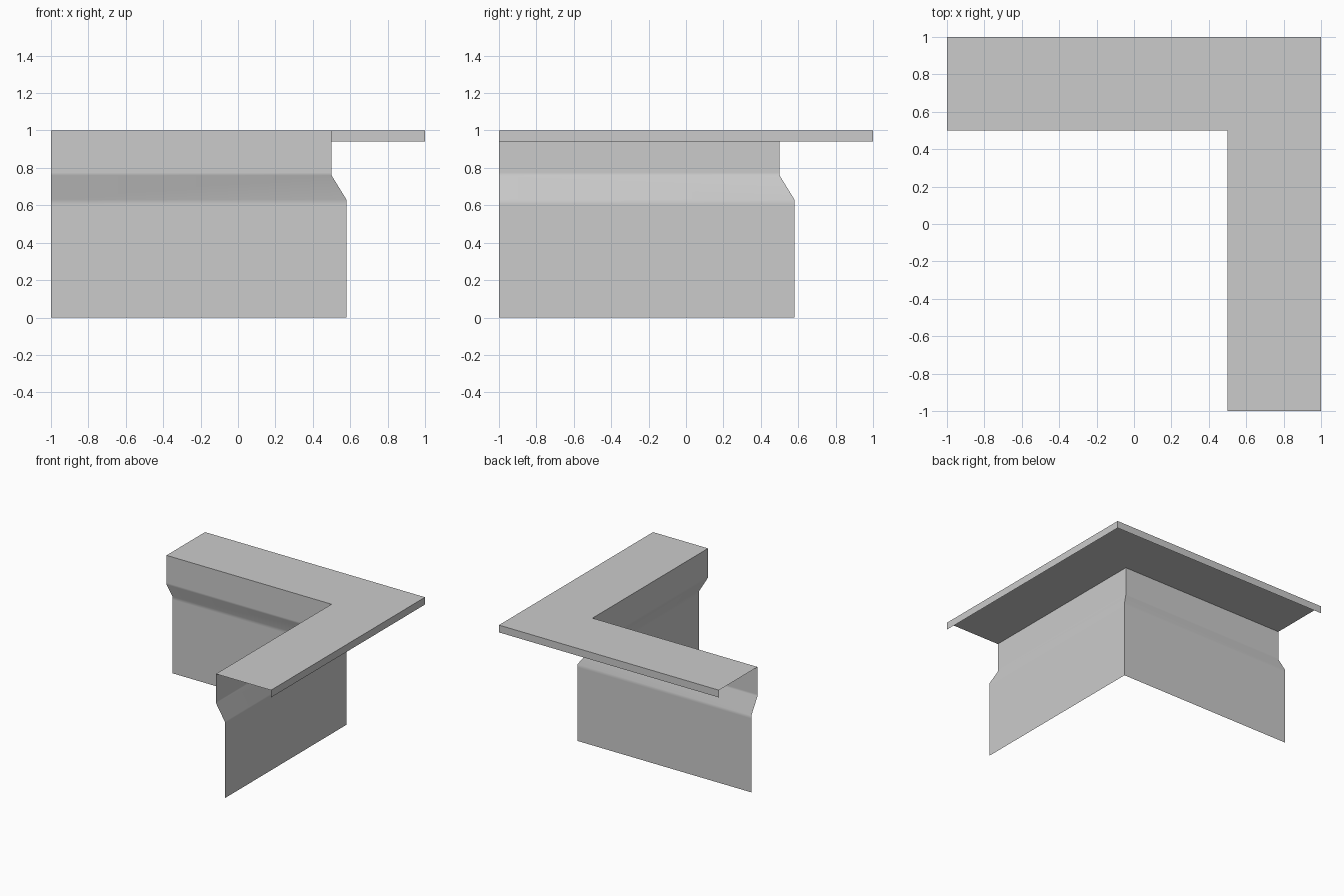
import bpy
import bmesh
import math

cube = bpy.data.objects.get("Cube")
if cube:
    bpy.data.objects.remove(cube, do_unlink=True)

grey = bpy.data.materials.new("light_grey")
grey.use_nodes = True
colour = (0.6, 0.6, 0.6, 1)
grey.diffuse_color = colour
grey.node_tree.nodes["Principled BSDF"].inputs["Base Color"].default_value = colour


def sweep_around_corner(name, profile):
    """Sweep (offset, height) points along an L-shaped path with a mitred corner."""
    bm = bmesh.new()
    rows = [[bm.verts.new(p) for p in ((-1, d, z), (d, d, z), (d, -1, z))]
            for d, z in profile]
    for low, high in zip(rows, rows[1:]):
        for i in range(2):
            bm.faces.new((low[i], low[i + 1], high[i + 1], high[i]))
    mesh = bpy.data.meshes.new(name)
    bm.to_mesh(mesh)
    bm.free()
    mesh.materials.append(grey)
    obj = bpy.data.objects.new(name, mesh)
    bpy.context.collection.objects.link(obj)
    bpy.ops.object.select_all(action="DESELECT")
    obj.select_set(True)
    bpy.context.view_layer.objects.active = obj
    bpy.ops.object.shade_smooth_by_angle(angle=math.radians(40))
    return obj


# Thin wall with a soft sloping step; the narrow bands keep the flats flat
sweep_around_corner("wall", [(0.58, 0), (0.58, 0.605), (0.58, 0.63),
                             (0.5, 0.76), (0.5, 0.775), (0.5, 1)])

# Flat ledge with a short lip hanging from its outer edge
sweep_around_corner("ledge", [(0.5, 1), (1, 1), (1, 0.94)])
